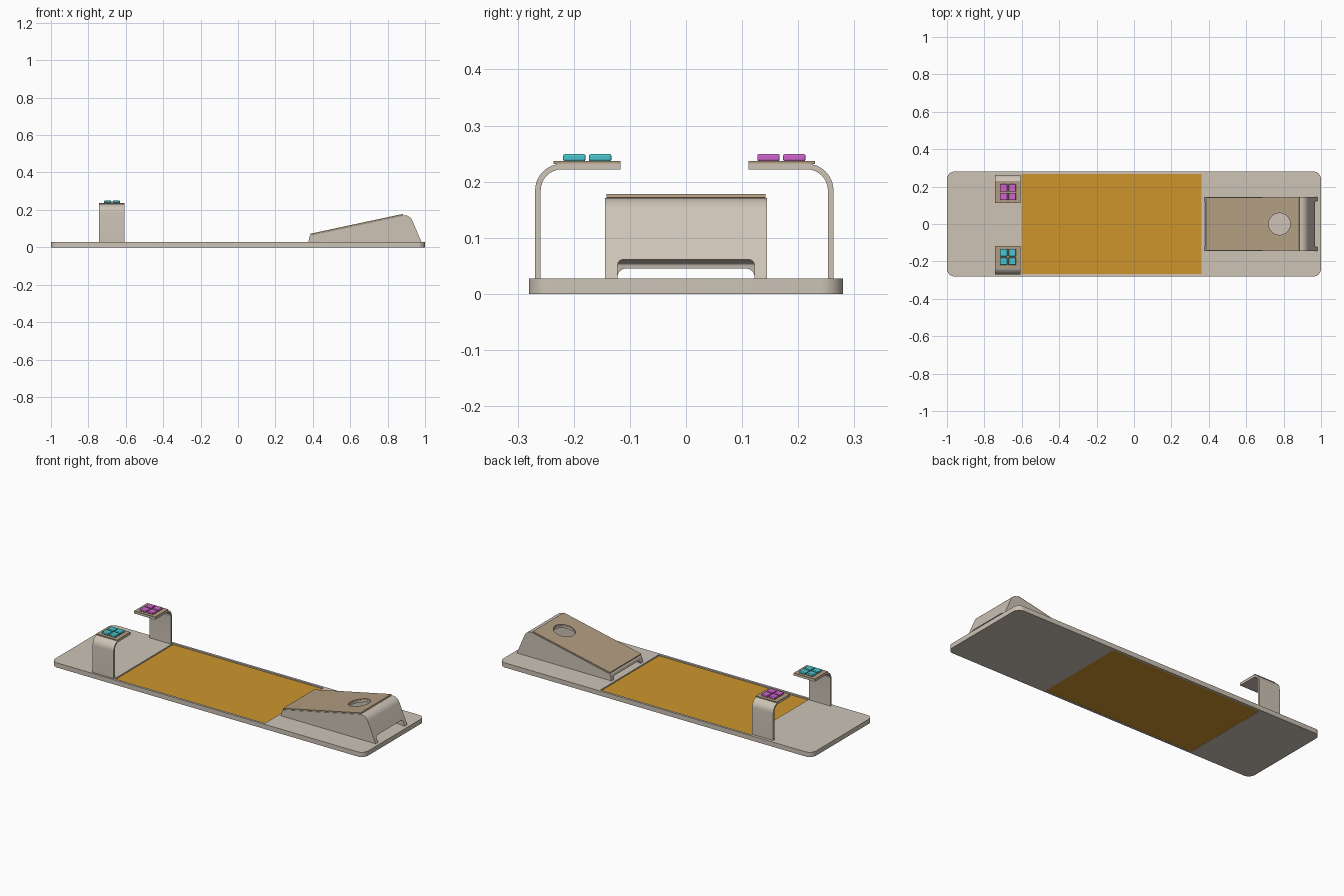
import bpy, bmesh, math
from mathutils import Vector

if "Cube" in bpy.data.objects:
    bpy.data.objects.remove(bpy.data.objects["Cube"])


def material(name, rgb):
    m = bpy.data.materials.new(name)
    m.diffuse_color = (*rgb, 1)
    m.use_nodes = True
    m.node_tree.nodes["Principled BSDF"].inputs["Base Color"].default_value = m.diffuse_color
    return m


SHELL = material("warm_grey", (0.61, 0.55, 0.47))
BROWN = material("tan_brown", (0.45, 0.34, 0.22))
ORANGE = material("orange", (0.61, 0.30, 0.026))
CYAN = material("cyan", (0.07, 0.55, 0.61))
PINK = material("magenta", (0.61, 0.13, 0.58))


def rounded(corners, steps=8):
    """Polygon from (u, v, radius) corners, with arcs at the corners."""
    out = []
    for i, (u, v, r) in enumerate(corners):
        p = Vector((u, v))
        if r == 0:
            out.append(p)
            continue
        a = (Vector(corners[i - 1][:2]) - p).normalized()
        b = (Vector(corners[(i + 1) % len(corners)][:2]) - p).normalized()
        half = a.angle(b) / 2
        centre = p + (a + b).normalized() * (r / math.sin(half))
        s = p + a * (r / math.tan(half)) - centre
        e = p + b * (r / math.tan(half)) - centre
        sweep = s.angle_signed(e)
        for k in range(steps + 1):
            t = -sweep * k / steps
            out.append(centre + Vector((s.x * math.cos(t) - s.y * math.sin(t),
                                        s.x * math.sin(t) + s.y * math.cos(t))))
    return out


def prism(name, corners, axis, lo, hi, mat=None, bevel=0):
    """Extrude a rounded profile along an axis from lo to hi."""
    place = {"x": lambda p, w: (w, p.x, p.y),
             "y": lambda p, w: (p.x, w, p.y),
             "z": lambda p, w: (p.x, p.y, w)}[axis]
    pts = rounded(corners)
    bm = bmesh.new()
    rings = [[bm.verts.new(place(p, w)) for p in pts] for w in (lo, hi)]
    bm.faces.new(rings[0])
    bm.faces.new(rings[1])
    n = len(pts)
    for i in range(n):
        j = (i + 1) % n
        bm.faces.new((rings[0][i], rings[0][j], rings[1][j], rings[1][i]))
    bmesh.ops.recalc_face_normals(bm, faces=bm.faces)
    mesh = bpy.data.meshes.new(name)
    bm.to_mesh(mesh)
    bm.free()
    ob = bpy.data.objects.new(name, mesh)
    bpy.context.collection.objects.link(ob)
    if mat:
        mesh.materials.append(mat)
    if bevel:
        m = ob.modifiers.new("bevel", "BEVEL")
        m.width, m.segments, m.limit_method = bevel, 2, "ANGLE"
        m.angle_limit = math.radians(40)
    return ob


def rect(u0, u1, v0, v1, r=0):
    return [(u0, v0, r), (u1, v0, r), (u1, v1, r), (u0, v1, r)]


def cut(ob, *cutters):
    for c in cutters:
        c.hide_render = True
        m = ob.modifiers.new("cut", "BOOLEAN")
        m.operation, m.solver, m.object = "DIFFERENCE", "EXACT", c
        bpy.context.view_layer.objects.active = ob
        bpy.ops.object.modifier_apply(modifier=m.name)


# Base plate with a recessed orange panel
base = prism("base_plate", rect(-1, 1, -0.28, 0.28, 0.04), "z", 0, 0.027, SHELL)
window = prism("window_cutter", rect(-0.602, 0.36, -0.267, 0.267), "z", -0.1, 0.1)
cut(base, window)
prism("orange_panel", rect(-0.602, 0.36, -0.267, 0.267), "z", 0.001, 0.020, ORANGE)

# Hollow wedge housing, open at the bottom of both ends
wedge = prism("wedge_housing", [(0.376, 0.026, 0), (0.384, 0.064, 0.012),
                                (0.917, 0.178, 0.045), (0.982, 0.026, 0)],
              "y", -0.144, 0.144, SHELL)
hollow = prism("hollow_cutter", [(0.388, 0.0, 0), (0.396, 0.054, 0.006),
                                 (0.910, 0.164, 0.035), (0.974, 0.0, 0)],
               "y", -0.126, 0.126)
low_slot = prism("low_slot_cutter", rect(-0.122, 0.122, -0.05, 0.045, 0.015), "x", 0.3, 0.5)
high_slot = prism("high_slot_cutter", rect(-0.122, 0.122, -0.05, 0.061, 0.010), "x", 0.85, 1.1)

# Sloping top board with a round hole
board = prism("wedge_board", [(0.388, 0.0655, 0), (0.884, 0.1715, 0),
                              (0.882, 0.1785, 0.002), (0.386, 0.0725, 0.002)],
              "y", -0.142, 0.142, BROWN)
c = 0.058
hole = prism("hole_cutter", [(0.778 + c * math.cos(a * math.pi / 24),
                              c * math.sin(a * math.pi / 24), 0) for a in range(48)],
             "z", 0.05, 0.3)
cut(wedge, hollow, low_slot, high_slot, hole)
cut(board, hole)

# Two bent arms, each with a pad and four buttons
for side, s, colour in (("front", -1, CYAN), ("back", 1, PINK)):
    def y(v):
        return s * v - 0.003
    arm = [(y(0.266), 0.026, 0), (y(0.266), 0.232, 0.048), (y(0.114), 0.232, 0),
           (y(0.114), 0.222, 0), (y(0.256), 0.222, 0.038), (y(0.256), 0.026, 0)]
    prism(side + "_arm", arm, "x", -0.742, -0.607, SHELL)
    ys = sorted((y(0.114), y(0.233)))
    prism(side + "_pad", rect(-0.742, -0.607, *ys), "z", 0.2315, 0.237, BROWN)
    for i, bx in enumerate((-0.697, -0.651)):
        for j, by in enumerate((y(0.150), y(0.196))):
            prism(f"{side}_button_{i}{j}",
                  rect(bx - 0.02, bx + 0.02, by - 0.02, by + 0.02, 0.004),
                  "z", 0.2365, 0.249, colour, 0.003)

# Remove cutters, smooth the curved surfaces
for ob in list(bpy.data.objects):
    if ob.hide_render:
        bpy.data.objects.remove(ob)
for ob in bpy.data.objects:
    bpy.ops.object.select_all(action="DESELECT")
    ob.select_set(True)
    bpy.context.view_layer.objects.active = ob
    bpy.ops.object.shade_smooth_by_angle(angle=math.radians(30))
